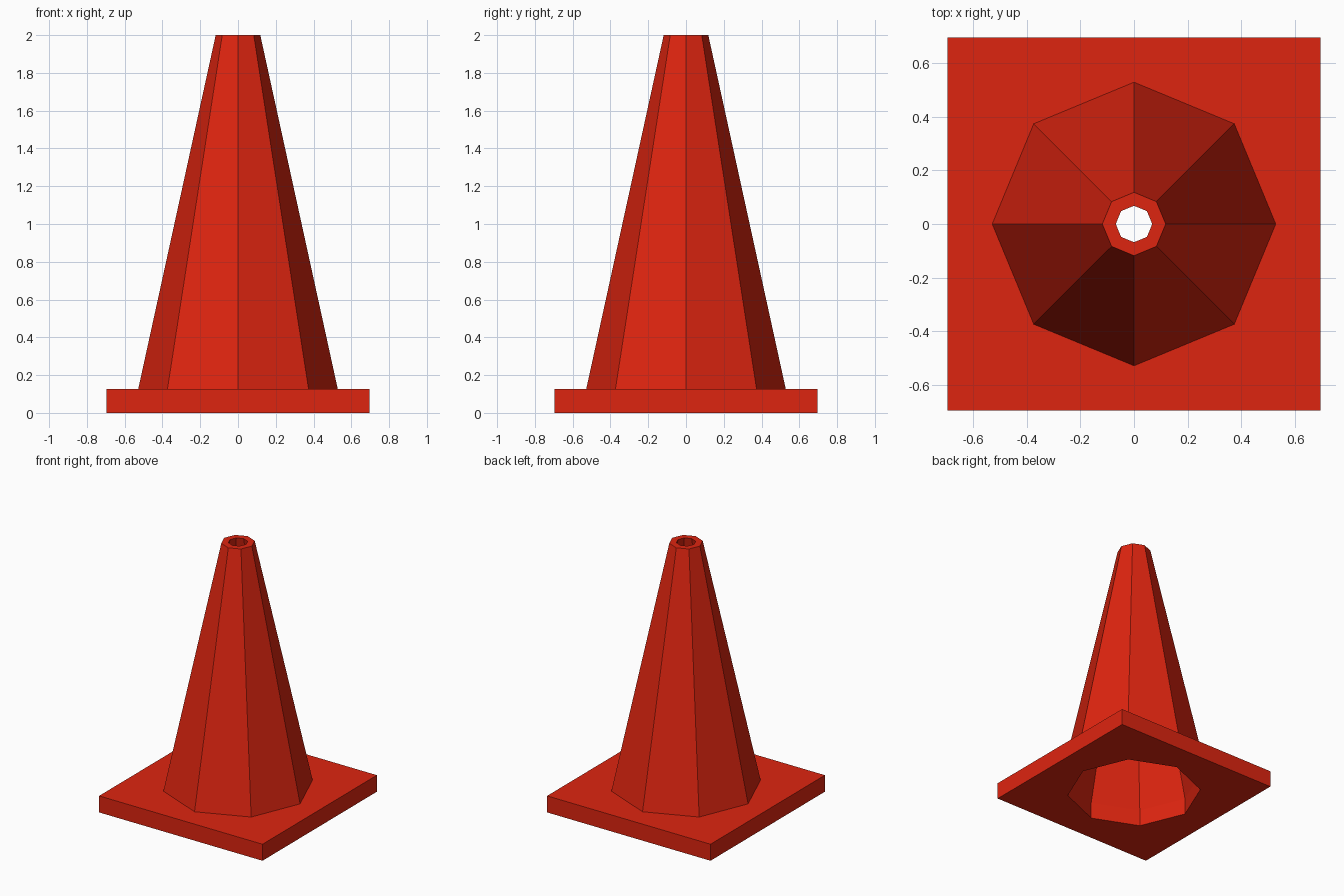
import bpy, bmesh
from math import cos, sin, pi

cube = bpy.data.objects.get("Cube")
if cube:
    bpy.data.objects.remove(cube, do_unlink=True)

SIDES = 8
BASE_HALF = 0.695
BASE_TOP = 0.127
WALL = 0.05
FOOT_R, TIP_R = 0.528, 0.118

orange_red = bpy.data.materials.new("orange_red")
orange_red.use_nodes = True
colour = (0.73, 0.018, 0.005, 1)
orange_red.diffuse_color = colour
orange_red.node_tree.nodes["Principled BSDF"].inputs["Base Color"].default_value = colour


def octagon(radius, z):
    angles = [2 * pi * i / SIDES for i in range(SIDES)]
    return [(radius * cos(a), radius * sin(a), z) for a in angles]


def square(half, z):
    # Corners and edge midpoints, matching the octagon's points
    return [(half * round(x), half * round(y), z) for x, y, _ in octagon(1, 0)]


def loft(name, rings, closed=False):
    bm = bmesh.new()
    loops = [[bm.verts.new(p) for p in ring] for ring in rings]
    pairs = list(zip(loops, loops[1:]))
    if closed:
        pairs.append((loops[-1], loops[0]))
    for a, b in pairs:
        for i in range(SIDES):
            j = (i + 1) % SIDES
            bm.faces.new((a[i], a[j], b[j], b[i]))
    bmesh.ops.recalc_face_normals(bm, faces=bm.faces)
    mesh = bpy.data.meshes.new(name)
    bm.to_mesh(mesh)
    bm.free()
    mesh.materials.append(orange_red)
    obj = bpy.data.objects.new(name, mesh)
    bpy.context.collection.objects.link(obj)
    return obj


# Square base plate with an octagonal opening
loft("base_plate", [
    octagon(FOOT_R - WALL, 0),
    octagon(FOOT_R - WALL, BASE_TOP),
    square(BASE_HALF, BASE_TOP),
    square(BASE_HALF, 0),
], closed=True)

# Hollow tapered body, open at the tip
loft("cone_body", [
    octagon(FOOT_R, BASE_TOP),
    octagon(TIP_R, 2),
    octagon(TIP_R - WALL, 2),
    octagon(FOOT_R - WALL, BASE_TOP),
], closed=True)
